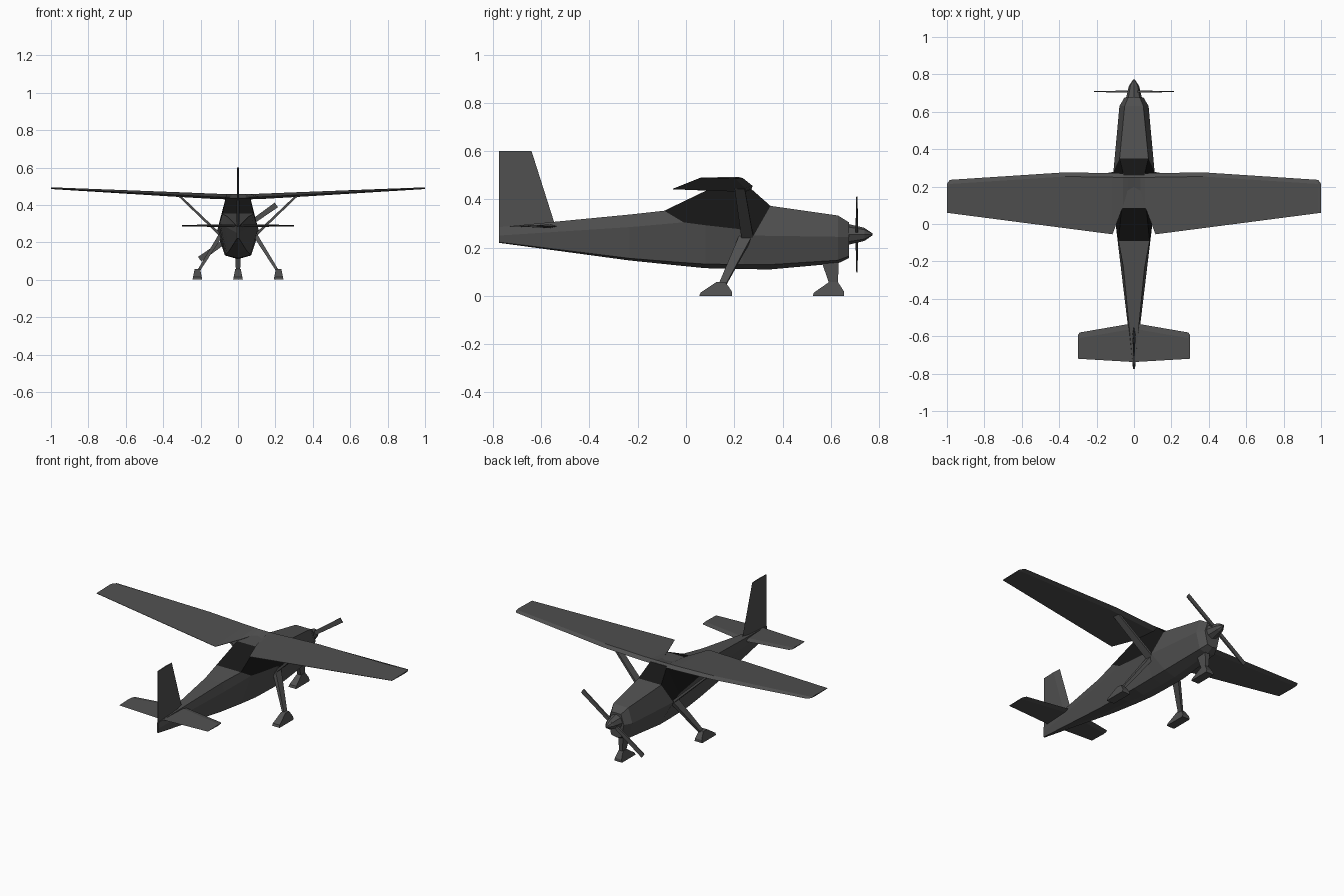
import bpy
import bmesh
from mathutils import Vector

default_cube = bpy.data.objects.get("Cube")
if default_cube:
    bpy.data.objects.remove(default_cube, do_unlink=True)


def make_material(name, value):
    material = bpy.data.materials.new(name)
    material.use_nodes = True
    colour = (value, value, value, 1.0)
    material.diffuse_color = colour
    shader = next(n for n in material.node_tree.nodes if n.type == "BSDF_PRINCIPLED")
    shader.inputs["Base Color"].default_value = colour
    return material


body_grey = make_material("body_grey", 0.08)
glass_black = make_material("glass_black", 0.008)


def loft(name, rings, material_rule=None):
    """Join equal rings of points into a closed, flat shaded solid."""
    mesh = bpy.data.meshes.new(name)
    bm = bmesh.new()
    loops = [[bm.verts.new(point) for point in ring] for ring in rings]
    count = len(loops[0])
    for station, (ring, following) in enumerate(zip(loops, loops[1:])):
        for side in range(count):
            after = (side + 1) % count
            face = bm.faces.new((ring[side], ring[after], following[after], following[side]))
            if material_rule and material_rule(station, side):
                face.material_index = 1
    bm.faces.new(loops[0])
    bm.faces.new(loops[-1])
    bmesh.ops.recalc_face_normals(bm, faces=bm.faces)
    bm.to_mesh(mesh)
    bm.free()
    mesh.materials.append(body_grey)
    mesh.materials.append(glass_black)
    obj = bpy.data.objects.new(name, mesh)
    bpy.context.collection.objects.link(obj)
    return obj


def beam(name, start, end, start_size, end_size):
    """Tapered bar; each size is (width along y, width across)."""
    start, end = Vector(start), Vector(end)
    along = Vector((0, 1, 0))
    across = (end - start).cross(along).normalized()
    rings = []
    for centre, (depth, width) in ((start, start_size), (end, end_size)):
        rings.append([centre + along * depth * a / 2 + across * width * b / 2
                      for a, b in ((-1, -1), (1, -1), (1, 1), (-1, 1))])
    return loft(name, rings)


def fairing(name, x, back, front):
    """Wheel cover, narrower at the top."""
    span = front - back
    outline = ((0, 0), (1, 0), (1, 0.018), (0.8, 0.058), (0.53, 0.058), (0.04, 0.014))
    rings = [[(x + side * (0.026 - 0.2 * z), back + span * t, z) for t, z in outline]
             for side in (-1, 1)]
    return loft(name, rings)


# Fuselage stations: keel (y, z), chine, middle and top (x, y, z)
stations = [
    ((-0.775, 0.22), (0.004, -0.775, 0.223), (0.005, -0.775, 0.25), (0.004, -0.775, 0.285)),
    ((-0.235, 0.147), (0.046, -0.235, 0.156), (0.07, -0.235, 0.285), (0.056, -0.235, 0.337)),
    ((-0.05, 0.128), (0.06, -0.05, 0.141), (0.097, -0.01, 0.305), (0.083, -0.09, 0.353)),
    ((0.08, 0.115), (0.067, 0.08, 0.132), (0.102, 0.08, 0.293), (0.066, 0.085, 0.437)),
    ((0.24, 0.111), (0.07, 0.24, 0.13), (0.108, 0.22, 0.277), (0.056, 0.265, 0.448)),
    ((0.35, 0.11), (0.07, 0.35, 0.13), (0.11, 0.28, 0.25), (0.077, 0.35, 0.373)),
    ((0.63, 0.135), (0.052, 0.63, 0.148), (0.078, 0.63, 0.245), (0.05, 0.63, 0.333)),
    ((0.675, 0.157), (0.034, 0.675, 0.165), (0.052, 0.675, 0.245), (0.032, 0.675, 0.305)),
]
rings = []
for keel, *right in stations:
    left = [(-x, y, z) for x, y, z in reversed(right)]
    rings.append([(0, *keel)] + right + left)


def is_glass(station, side):
    windows = side in (2, 4) and station in (2, 3, 4)
    screens = side == 3 and station in (2, 4)
    return windows or screens


loft("fuselage", rings, is_glass)

# Wing with a notched trailing edge over the cabin: x, front, rear, height, thickness
half = [(0.035, 0.27, 0.175, 0.441, 0.024), (0.06, 0.271, 0.09, 0.442, 0.024),
        (0.115, 0.272, -0.055, 0.443, 0.024), (0.37, 0.276, -0.022, 0.456, 0.02),
        (0.985, 0.236, 0.058, 0.488, 0.008), (1.0, 0.215, 0.06, 0.489, 0.006)]
sections = [(-s[0], *s[1:]) for s in reversed(half)]
sections += [(0, 0.27, 0.19, 0.441, 0.024)] + half
loft("wing", [[(x, front, z), (x, front - 0.022, z + thick * 0.7),
               (x, rear, z + 0.001), (x, rear, z - 0.001),
               (x, front - 0.03, z - thick * 0.5)]
              for x, front, rear, z, thick in sections])

# Tailplane
half = [(0.29, -0.58, -0.721, 0.004), (0.3, -0.595, -0.72, 0.003)]
sections = [(-s[0], *s[1:]) for s in reversed(half)]
sections += [(0, -0.53, -0.738, 0.008)] + half
loft("tailplane", [[(x, front, 0.289), (x, front - 0.03, 0.289 + thick),
                    (x, rear, 0.289), (x, front - 0.03, 0.289 - thick)]
                   for x, front, rear, thick in sections])

# Fin
loft("fin", [[(0, front, z), (thick, front - 0.05, z), (0.001, -0.775, z),
              (-0.001, -0.775, z), (-thick, front - 0.05, z)]
             for front, thick, z in ((-0.535, 0.009, 0.27), (-0.64, 0.004, 0.6))])

# Spinner and two-blade propeller
bpy.ops.mesh.primitive_cone_add(vertices=8, radius1=0.046, radius2=0.027, depth=0.08,
                                location=(0, 0.7, 0.255), rotation=(-1.5708, 0, 0))
spinner = bpy.context.object
spinner.name = "spinner"
spinner.data.materials.append(body_grey)
bpy.ops.mesh.primitive_cone_add(vertices=8, radius1=0.027, radius2=0.004, depth=0.034,
                                location=(0, 0.756, 0.255), rotation=(-1.5708, 0, 0))
spinner_tip = bpy.context.object
spinner_tip.name = "spinner_tip"
spinner_tip.data.materials.append(body_grey)
for side, label in ((1, "left"), (-1, "right")):
    beam(label + "_blade", (0, 0.708, 0.255),
         (side * 0.205, 0.708, 0.255 + side * 0.145), (0.012, 0.022), (0.005, 0.03))

# Wing struts, main legs and wheel covers
for side, label in ((1, "left"), (-1, "right")):
    beam(label + "_strut", (side * 0.095, 0.255, 0.24), (side * 0.315, 0.222, 0.45),
         (0.05, 0.014), (0.042, 0.012))
    beam(label + "_leg", (side * 0.085, 0.25, 0.25), (side * 0.213, 0.15, 0.045),
         (0.055, 0.024), (0.03, 0.014))
    fairing(label + "_wheel_cover", side * 0.217, 0.055, 0.19)

# Nose leg and wheel cover
beam("nose_leg", (0, 0.595, 0.16), (0, 0.612, 0.045), (0.078, 0.034), (0.034, 0.022))
fairing("nose_wheel_cover", 0, 0.525, 0.655)
